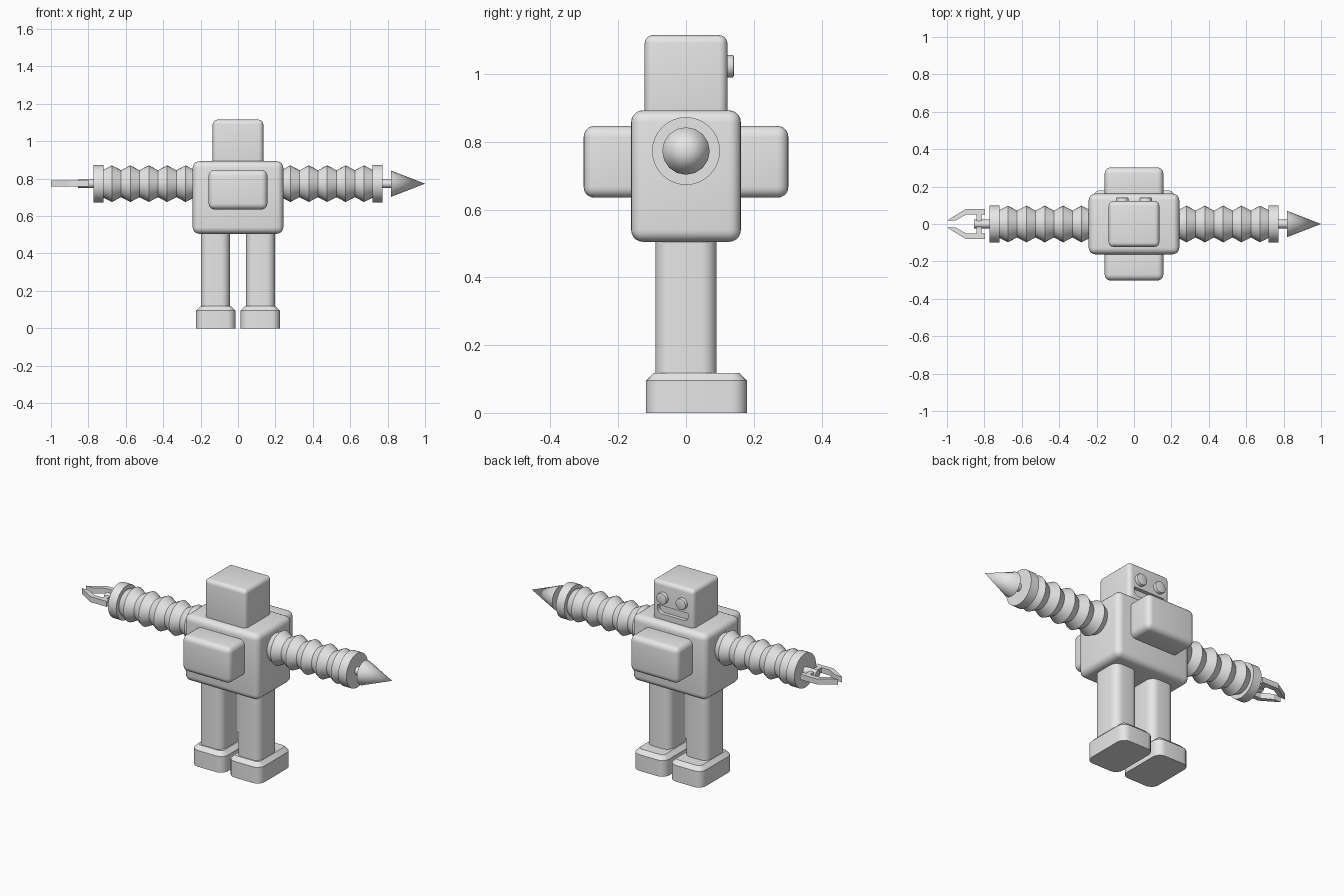
import bpy, bmesh, math
from mathutils import Matrix, Vector

if "Cube" in bpy.data.objects:
    bpy.data.objects.remove(bpy.data.objects["Cube"], do_unlink=True)

GREY = bpy.data.materials.new("light grey")
GREY.use_nodes = True
GREY.diffuse_color = (0.8, 0.8, 0.8, 1)
GREY.node_tree.nodes["Principled BSDF"].inputs["Base Color"].default_value = (0.8, 0.8, 0.8, 1)
ARM_Z = 0.773


def finish(name, bm, smooth=True):
    bmesh.ops.recalc_face_normals(bm, faces=bm.faces)
    me = bpy.data.meshes.new(name)
    bm.to_mesh(me)
    bm.free()
    me.materials.append(GREY)
    ob = bpy.data.objects.new(name, me)
    bpy.context.collection.objects.link(ob)
    if smooth:
        smooth_object(ob)
    return ob


def smooth_object(ob):
    bpy.ops.object.select_all(action='DESELECT')
    ob.select_set(True)
    bpy.context.view_layer.objects.active = ob
    bpy.ops.object.shade_smooth_by_angle(angle=math.radians(32))


def box_mesh(lo, hi):
    bm = bmesh.new()
    lo, hi = Vector(lo), Vector(hi)
    bmesh.ops.create_cube(bm, size=1, matrix=Matrix.Translation((lo + hi) / 2)
                          @ Matrix.Diagonal((*(hi - lo), 1)))
    return bm


def bevel(bm, edges, width, segments):
    bmesh.ops.bevel(bm, geom=edges, offset=width, segments=segments, profile=0.5,
                    affect='EDGES', clamp_overlap=True)


def upright(bm):
    return [e for e in bm.edges
            if abs(e.verts[0].co.z - e.verts[1].co.z) > 0.01]


def rounded_box(name, lo, hi, width, smooth=True):
    bm = box_mesh(lo, hi)
    bevel(bm, bm.edges[:], width, 5)
    return finish(name, bm, smooth)


def lathe_x(name, profile, side, sides=32):
    """Revolve (x, radius) points about the arm axis."""
    bm = bmesh.new()
    rings = []
    for x, r in profile:
        if r == 0:
            rings.append([bm.verts.new((side * x, 0, ARM_Z))])
        else:
            rings.append([bm.verts.new((side * x, r * math.cos(a), ARM_Z + r * math.sin(a)))
                          for a in (2 * math.pi * i / sides for i in range(sides))])
    for a, b in zip(rings, rings[1:]):
        for i in range(sides):
            j = (i + 1) % sides
            if len(b) == 1:
                bm.faces.new((a[i], a[j], b[0]))
            else:
                bm.faces.new((a[i], a[j], b[j], b[i]))
    for ring in (rings[0], rings[-1]):
        if len(ring) > 1:
            bm.faces.new(ring)
    return finish(name, bm)


def prism(name, points, offset, smooth=False):
    """Extrude a closed outline along the offset vector."""
    bm = bmesh.new()
    face = bm.faces.new([bm.verts.new(p) for p in points])
    out = bmesh.ops.extrude_face_region(bm, geom=[face])
    bmesh.ops.translate(bm, vec=offset,
                        verts=[v for v in out["geom"] if isinstance(v, bmesh.types.BMVert)])
    return finish(name, bm, smooth)


# Torso with front and rear packs
rounded_box("torso", (-0.242, -0.162, 0.505), (0.242, 0.162, 0.893), 0.035)
rounded_box("front_pack", (-0.157, -0.302, 0.635), (0.157, -0.12, 0.847), 0.032)
rounded_box("rear_pack", (-0.157, 0.12, 0.635), (0.157, 0.302, 0.847), 0.032)

# Head with a recessed smiling mouth
head = rounded_box("head", (-0.135, -0.122, 0.86), (0.135, 0.122, 1.115), 0.024, False)
outline = [(-0.1, 0.1, 0.974), (0.1, 0.1, 0.974)]
for cx, start in ((0.07, 0), (-0.07, -90)):
    for k in range(6):
        a = math.radians(start - 18 * k)
        outline.append((cx + 0.03 * math.cos(a), 0.1, 0.956 + 0.03 * math.sin(a)))
cutter = prism("mouth_cutter", outline, (0, 0.06, 0))
cutter.hide_render = True
mod = head.modifiers.new("mouth", 'BOOLEAN')
mod.operation = 'DIFFERENCE'
mod.solver = 'EXACT'
mod.object = cutter
bpy.context.view_layer.objects.active = head
bpy.ops.object.modifier_apply(modifier=mod.name)
bpy.data.objects.remove(cutter, do_unlink=True)
smooth_object(head)

# Eyes
for side, label in ((1, "left"), (-1, "right")):
    bm = bmesh.new()
    bmesh.ops.create_cone(bm, cap_ends=True, segments=32, radius1=0.033, radius2=0.033, depth=0.04,
                          matrix=Matrix.Translation((side * 0.062, 0.121, 1.023))
                          @ Matrix.Rotation(math.pi / 2, 4, 'X'))
    rim = [e for e in bm.edges if all(v.co.y > 0.13 for v in e.verts)]
    bevel(bm, rim, 0.004, 2)
    finish(label + "_eye", bm)

# Legs, feet and bellows arms
bellows = [(0.2, 0.07)]
for i in range(5):
    bellows += [(0.231 + 0.0985 * i, 0.072), (0.280 + 0.0985 * i, 0.098)]
bellows += [(0.724, 0.072)]
for side, label in ((1, "left"), (-1, "right")):
    x0, x1 = sorted((side * 0.044, side * 0.198))
    bm = box_mesh((x0, -0.09, 0.1), (x1, 0.09, 0.53))
    bevel(bm, upright(bm), 0.045, 6)
    finish(label + "_leg", bm)

    x0, x1 = sorted((side * 0.014, side * 0.224))
    bm = box_mesh((x0, -0.118, 0), (x1, 0.18, 0.118))
    bevel(bm, upright(bm), 0.045, 5)
    top = [e for e in bm.edges if all(v.co.z > 0.117 for v in e.verts)]
    bevel(bm, top, 0.023, 1)
    finish(label + "_foot", bm)

    lathe_x(label + "_arm", bellows, side)
    lathe_x(label + "_cuff", [(0.72, 0.1), (0.773, 0.1)], side)

# Spike on the left arm
lathe_x("spike_shaft", [(0.76, 0.023), (0.83, 0.023)], 1, 16)
lathe_x("spike", [(0.819, 0.07), (1.0, 0)], 1, 16)

# Gripper on the right arm
lathe_x("gripper_shaft", [(0.76, 0.023), (0.855, 0.023)], -1, 16)
bm = box_mesh((-0.842, -0.06, 0.757), (-0.816, 0.06, 0.789))
finish("gripper_bar", bm, False)
jaw = [(-0.796, 0.08), (-0.9, 0.08), (-1.0, 0.018), (-0.955, 0.018), (-0.895, 0.052), (-0.796, 0.052)]
for side, label in ((1, "rear"), (-1, "front")):
    prism(label + "_gripper_jaw", [(x, side * y, 0.757) for x, y in jaw], (0, 0, 0.032))
